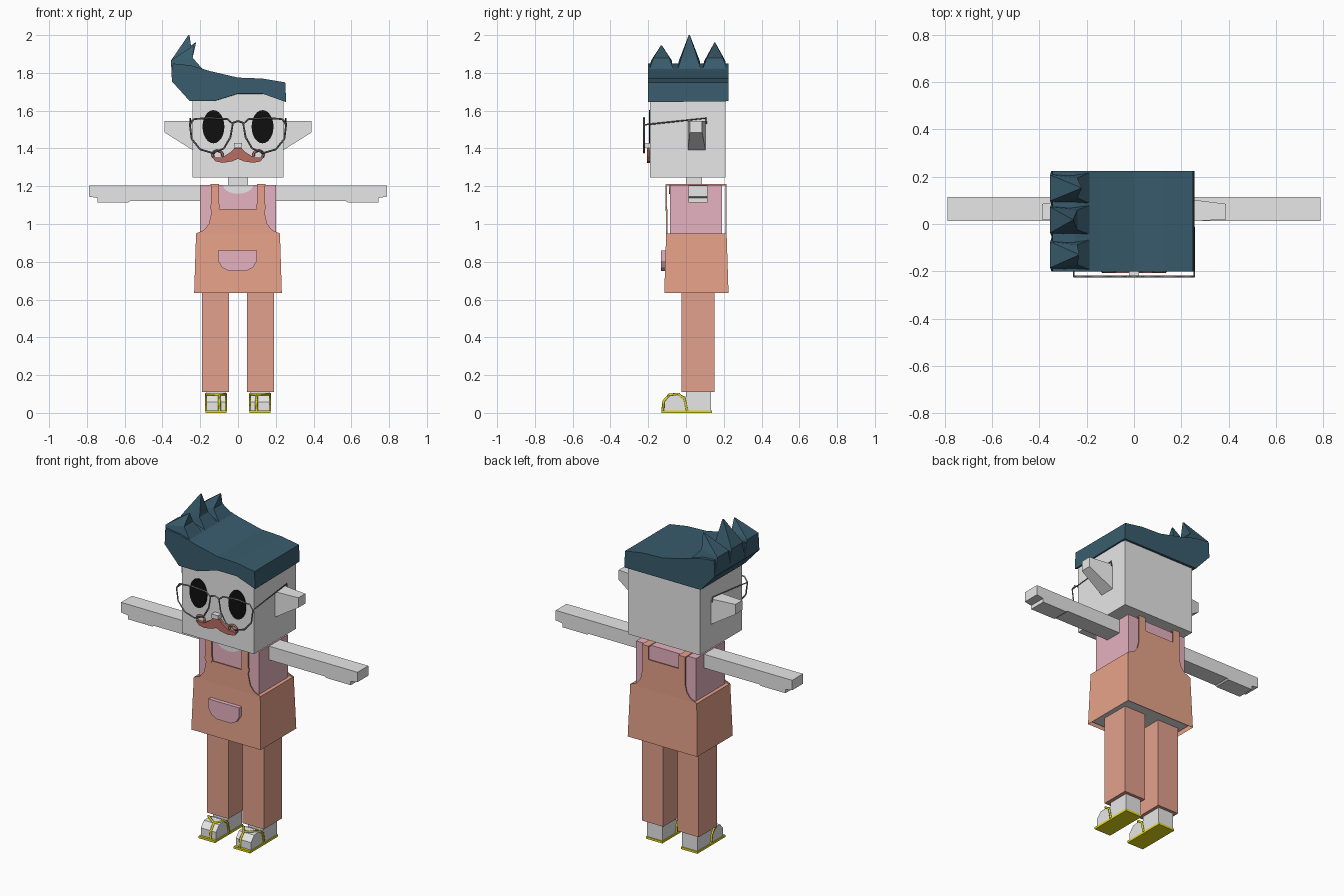
import bpy, bmesh
from math import sin, cos, pi

cube = bpy.data.objects.get("Cube")
if cube:
    bpy.data.objects.remove(cube, do_unlink=True)


def material(name, r, g, b):
    m = bpy.data.materials.new(name)
    m.use_nodes = True
    m.diffuse_color = (r, g, b, 1)
    m.node_tree.nodes["Principled BSDF"].inputs["Base Color"].default_value = (r, g, b, 1)
    return m


GREY = material("light grey", .8, .8, .8)
HAIR = material("dark teal", .041, .107, .153)
PINK = material("dusty pink", .79, .445, .533)
OVERALL = material("apricot", .81, .37, .255)
TROUSER = material("salmon", .77, .356, .266)
YELLOW = material("yellow", .8, .7, .01)
BLACK = material("black", .005, .005, .005)
WIRE = material("wire grey", .21, .21, .21)
BROWN = material("red brown", .48, .153, .122)


def add(name, mesh, mat):
    obj = bpy.data.objects.new(name, mesh)
    obj.data.materials.clear()
    obj.data.materials.append(mat)
    bpy.context.collection.objects.link(obj)
    return obj


def loft(name, rings, mat, caps=True):
    """Join equal-sized rings of points into a skin, optionally capped."""
    bm = bmesh.new()
    loops = [[bm.verts.new(p) for p in ring] for ring in rings]
    for a, b in zip(loops, loops[1:]):
        n = len(a)
        for i in range(n):
            j = (i + 1) % n
            bm.faces.new((a[i], a[j], b[j], b[i]))
    if caps:
        bm.faces.new(loops[0])
        bm.faces.new(loops[-1])
    bmesh.ops.remove_doubles(bm, verts=bm.verts, dist=1e-5)
    bmesh.ops.recalc_face_normals(bm, faces=bm.faces)
    mesh = bpy.data.meshes.new(name)
    bm.to_mesh(mesh)
    bm.free()
    return add(name, mesh, mat)


def rect(x0, x1, y0, y1, z):
    return [(x0, y0, z), (x1, y0, z), (x1, y1, z), (x0, y1, z)]


def box(name, x0, x1, y0, y1, z0, z1, mat):
    return loft(name, [rect(x0, x1, y0, y1, z0), rect(x0, x1, y0, y1, z1)], mat)


def plate(name, outline, y0, y1, mat):
    """Extrude an (x, z) outline along y."""
    return loft(name, [[(x, y, z) for x, z in outline] for y in (y0, y1)], mat)


def tube(name, points, radius, mat, closed=False):
    curve = bpy.data.curves.new(name, "CURVE")
    curve.dimensions = "3D"
    curve.bevel_depth = radius
    curve.bevel_resolution = 0
    curve.use_fill_caps = True
    spline = curve.splines.new("POLY")
    spline.points.add(len(points) - 1)
    for p, co in zip(spline.points, points):
        p.co = (*co, 1)
    spline.use_cyclic_u = closed
    temp = bpy.data.objects.new(name + "_path", curve)
    bpy.context.collection.objects.link(temp)
    deps = bpy.context.evaluated_depsgraph_get()
    mesh = bpy.data.meshes.new_from_object(temp.evaluated_get(deps))
    bpy.data.objects.remove(temp, do_unlink=True)
    return add(name, mesh, mat)


def arc(cx, cz, rx, rz, a0, a1, n):
    return [(cx + rx * cos(a0 + (a1 - a0) * i / n), cz + rz * sin(a0 + (a1 - a0) * i / n))
            for i in range(n + 1)]


def mirrored(half):
    return half + [(-x, z) for x, z in reversed(half)]


# Head, neck, nose
box("head", -.24, .24, -.19, .21, 1.245, 1.72, GREY)
box("neck", -.052, .052, 0, .085, 1.19, 1.25, GREY)
box("nose", -.022, .022, -.222, -.19, 1.405, 1.43, GREY)

# Hair: swept block with a wavy fringe and a straight back edge
top = [(.25, 1.75), (.13, 1.77), (0, 1.775), (-.15, 1.81), (-.25, 1.84), (-.345, 1.85), (-.35, 1.755)]
fringe = [(-.255, 1.65), (-.13, 1.65), (0, 1.69), (.13, 1.69), (.255, 1.645)]
nape = [(x, 1.65) for x, z in fringe]
loft("hair", [[(x, -.2, z) for x, z in fringe + top], [(x, .225, z) for x, z in nape + top]], HAIR)

# Three upswept hair spikes
for i, (y0, y1, tx, tz) in enumerate([(-.2, -.06, -.235, 1.945), (-.05, .085, -.26, 2), (.08, .225, -.225, 1.96)]):
    yc = (y0 + y1) / 2
    base = [(-.35, y0, 1.76), (-.35, y1, 1.76), (-.17, y1, 1.8), (-.17, y0, 1.8)]
    mid = [(-.355, yc - .055, 1.865), (-.355, yc + .055, 1.865),
           (-.24, yc + .042, 1.88), (-.24, yc - .042, 1.88)]
    tip = [(tx + dx, yc + dy, tz) for dx, dy in [(-.003, -.003), (-.003, .003), (.003, .003), (.003, -.003)]]
    loft(f"hair_spike_{i + 1}", [base, mid, tip], HAIR)

# Torso, skirt and pocket
box("shirt", -.2, .2, -.085, .19, .9, 1.207, PINK)
loft("overall_skirt", [rect(-.232, .232, -.115, .225, .635), rect(-.222, .222, -.105, .215, .95)],
     OVERALL, caps=False)
loft("overall_hem_top", [rect(-.222, .222, -.105, .215, .949), rect(-.222, .222, -.105, .215, .95)], OVERALL)
box("hips", -.215, .215, -.1, .21, .648, .9, GREY)
plate("pocket", [(-.105, .86), (.1, .86), (.1, .805), (.08, .77), (.045, .752),
                 (-.05, .752), (-.085, .77), (-.105, .805)], -.132, -.108, PINK)
plate("neckline", arc(0, 1.207, .08, .047, pi, 2 * pi, 10), -.09, -.08, GREY)

# Bibs and shoulder straps
curve = [(.222, .95), (.18, .968), (.155, 1), (.145, 1.04)]
plate("front_bib", mirrored(curve + [(.138, 1.08)]), -.105, -.099, OVERALL)
plate("back_bib", mirrored(curve + [(.145, 1.13)]), .209, .215, OVERALL)

for side, s in (("left", 1), ("right", -1)):
    strap = [(s * x, z) for x, z in [(.1, 1.21), (.142, 1.21), (.142, 1.11), (.149, 1.09), (.142, 1.07),
                                     (.105, 1.07), (.095, 1.09), (.1, 1.11)]]
    plate(side + "_front_strap", strap, -.108, -.1, OVERALL)
    x0, x1 = sorted((s * .1, s * .145))
    box(side + "_back_strap", x0, x1, .209, .215, 1.12, 1.21, OVERALL)
    box(side + "_shoulder_strap", x0, x1, -.105, .215, 1.204, 1.211, OVERALL)

    # Arm with a stepped fingertip
    plate(side + "_arm", [(s * x, z) for x, z in [(.19, 1.205), (.79, 1.205), (.79, 1.145), (.745, 1.138),
                                                  (.745, 1.115), (.58, 1.115), (.57, 1.122), (.19, 1.122)]],
          .012, .115, GREY)

    # Leg and foot
    x0, x1 = sorted((s * .047, s * .19))
    box(side + "_trouser_leg", x0, x1, -.025, .15, .11, .66, TROUSER)
    x0, x1 = sorted((s * .066, s * .168))
    box(side + "_heel", x0, x1, 0, .132, .01, .115, GREY)
    profile = [(.01, .01), (-.115, .01), (-.115, .058), (-.085, .092), (-.03, .096), (.01, .08)]
    loft(side + "_toes", [[(x, y, z) for y, z in profile] for x in (x0, x1)], GREY)

    # Sandal sole and its forked strap
    x0, x1 = sorted((s * .062, s * .172))
    box(side + "_sole", x0, x1, -.13, .137, 0, .013, YELLOW)
    toe = [(s * .098, -.124, .01), (s * .098, -.118, .062), (s * .1, -.088, .096)]
    for label, x in (("inner", .064), ("outer", .17)):
        fork = [(s * x, -.04, .1), (s * x, -.008, .075), (s * x, .006, .01)]
        tube(f"{side}_{label}_sandal_strap", toe + fork, .007, YELLOW)

    # Ear: wedge narrowing away from the head
    loft(side + "_ear", [
        [(s * .23, y, z) for y, z in [(.01, 1.545), (.105, 1.545), (.105, 1.385), (.01, 1.385)]],
        [(s * .39, y, z) for y, z in [(.02, 1.545), (.085, 1.545), (.085, 1.485), (.02, 1.485)]]], GREY)

    # Eye
    plate(side + "_eye", arc(s * .13, 1.515, .058, .088, 0, 2 * pi * 23 / 24, 23), -.196, -.19, BLACK)

    # Spectacle rim and temple
    rim = [(.255, 1.525), (.235, 1.555), (.15, 1.562), (.055, 1.555), (.028, 1.53), (.04, 1.46),
           (.075, 1.4), (.135, 1.376), (.2, 1.395), (.245, 1.45)]
    tube(side + "_lens_rim", [(s * x, -.222, z) for x, z in rim], .005, WIRE, closed=True)
    tube(side + "_temple", [(s * .255, -.222, 1.525), (s * .252, .105, 1.56), (s * .25, .108, 1.53)], .004, WIRE)

    # Moustache half with a curled tip
    plate(side + "_moustache", [(s * x, z) for x, z in [(0, 1.403), (.018, 1.403), (.04, 1.38), (.085, 1.352),
                                                        (.135, 1.352), (.12, 1.332), (.08, 1.324),
                                                        (.03, 1.332), (0, 1.345)]], -.207, -.189, BROWN)
    curl = arc(s * .108, 1.366, s * .026, .022, -.6, 3.6, 9)
    tube(side + "_moustache_curl", [(x, -.2, z) for x, z in curl], .007, BROWN)

tube("spectacle_bridge", [(-.03, -.222, 1.535), (0, -.222, 1.545), (.03, -.222, 1.535)], .005, WIRE)
